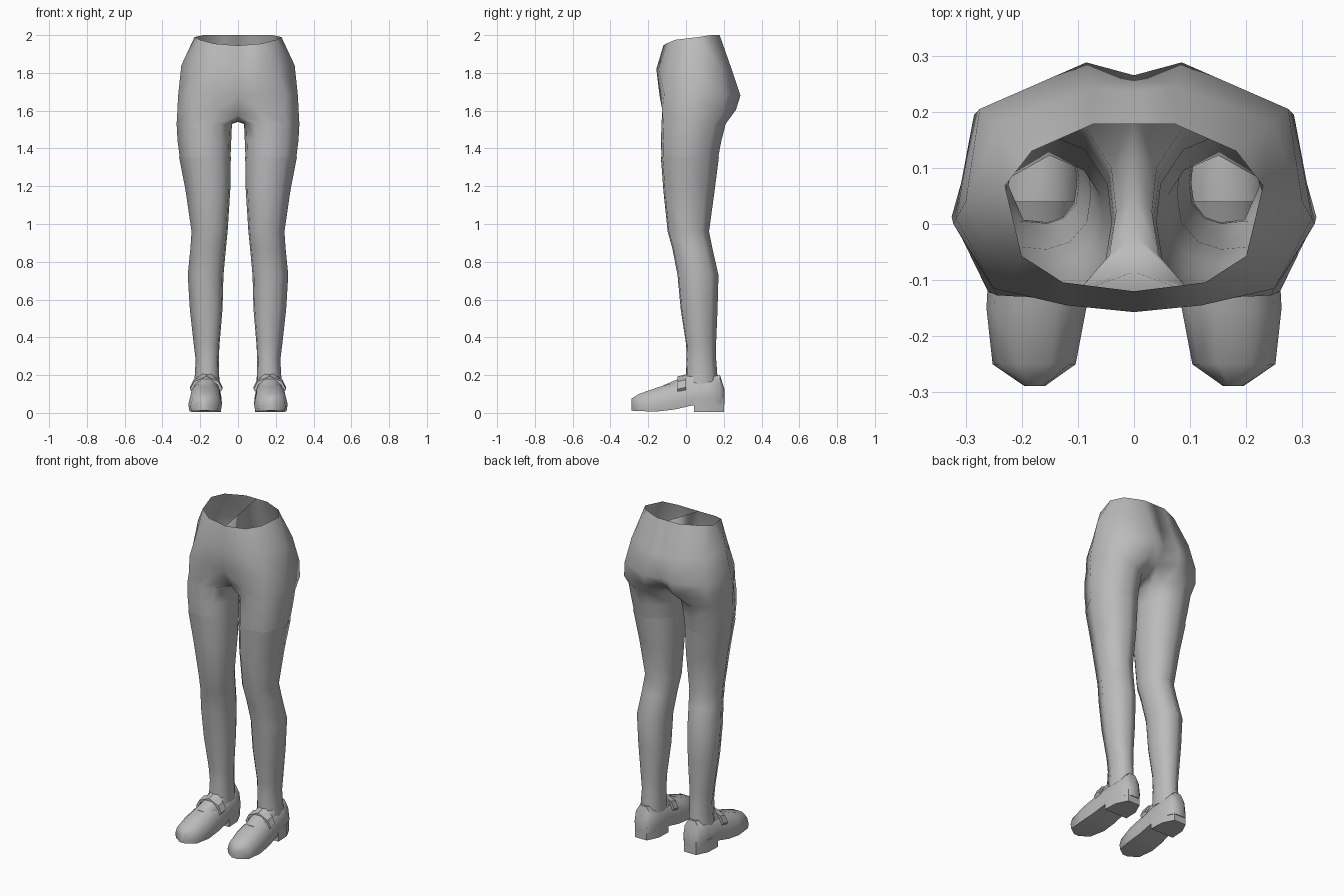
import bpy, bmesh, math

if "Cube" in bpy.data.objects:
    bpy.data.objects.remove(bpy.data.objects["Cube"])

grey = bpy.data.materials.new("plain_grey")
grey.diffuse_color = (0.5, 0.5, 0.5, 1)
grey.use_nodes = True
grey.node_tree.nodes["Principled BSDF"].inputs["Base Color"].default_value = grey.diffuse_color


def make(name, loops, closed=True, cap_start=False, cap_end=False, angle=60):
    """Skin a list of equal-length point loops, then mirror across x."""
    bm = bmesh.new()
    rows = [[bm.verts.new(p) for p in loop] for loop in loops]
    for a, b in zip(rows, rows[1:]):
        n = min(len(a), len(b))
        count = n if closed and len(a) == len(b) else n - 1
        for i in range(count):
            j = (i + 1) % n
            bm.faces.new((a[i], a[j], b[j], b[i]))
    if cap_start:
        bm.faces.new(rows[0])
    if cap_end:
        bm.faces.new(rows[-1])
    bmesh.ops.recalc_face_normals(bm, faces=bm.faces[:])
    me = bpy.data.meshes.new(name)
    bm.to_mesh(me)
    bm.free()
    me.materials.append(grey)
    ob = bpy.data.objects.new(name, me)
    bpy.context.collection.objects.link(ob)
    bpy.ops.object.select_all(action='DESELECT')
    ob.select_set(True)
    bpy.context.view_layer.objects.active = ob
    bpy.ops.object.shade_smooth_by_angle(angle=math.radians(angle))
    mod = ob.modifiers.new("mirror", 'MIRROR')
    mod.use_axis[0] = True
    mod.merge_threshold = 0.001
    return ob


# Leg cross-section in a unit box: u inner to outer, v front to back
SECTION = [(.2, .06), (.42, 0), (.78, .03), (1, .42), (.87, .82),
           (.5, 1), (.18, .88), (.03, .68), (0, .45), (.04, .22)]


def leg_ring(z, x0, x1, y0, y1, grow=0.0):
    x0, x1, y0, y1 = x0 - grow, x1 + grow, y0 - grow, y1 + grow
    return [(x0 + u * (x1 - x0), y0 + v * (y1 - y0), z) for u, v in SECTION]


# Hips: open half arcs from front centre to back centre
waist = [(0, -.12, 1.945), (.127, -.104, 1.955), (.2, -.057, 1.975), (.23, .068, 1.99),
         (.182, .13, 2), (.073, .178, 2), (0, .178, 2)]
belly = [(0, -.157, 1.82), (.12, -.145, 1.82), (.22, -.09, 1.83), (.3, .04, 1.84),
         (.245, .18, 1.83), (.075, .245, 1.81), (0, .235, 1.81)]
seat = [(0, -.14, 1.68), (.11, -.135, 1.69), (.25, -.115, 1.69), (.317, .01, 1.68),
        (.275, .205, 1.68), (.085, .288, 1.68), (0, .265, 1.68)]
# The crotch loop closes each leg along the centre line
crotch = [(0, -.085, 1.575), (.11, -.125, 1.60), (.245, -.127, 1.60), (.322, 0, 1.58),
          (.285, .195, 1.59), (.1, .265, 1.605), (0, .2, 1.60),
          (0, .12, 1.56), (0, .05, 1.54), (0, -.02, 1.545)]
make("hips_and_thighs", [
    waist, belly, seat, crotch,
    leg_ring(1.53, .032, .325, -.13, .21),
    leg_ring(1.44, .036, .32, -.132, .187),
    leg_ring(1.34, .04, .307, -.13, .168)], angle=180)

# Stockings: hollow tubes from mid thigh into the shoe
PROFILE = [(1.355, .04, .310, -.131, .172), (1.18, .043, .276, -.118, .15),
           (.96, .057, .244, -.095, .12), (.87, .066, .25, -.07, .138),
           (.73, .079, .264, -.043, .17), (.55, .084, .253, -.026, .165),
           (.36, .1, .232, .003, .157), (.28, .104, .222, .005, .158),
           (.15, .1, .23, 0, .168)]
make("stockings", [leg_ring(*p, grow=.002) for p in PROFILE], angle=180)

# Shoe cross-section: half-width factor and height factor
SHOE = [(-.93, 0), (-1, .3), (-.85, .72), (-.4, 1), (.4, 1), (.85, .72), (1, .3), (.93, 0)]


def shoe_ring(y, cx, hw, zb, zt):
    return [(cx + u * hw, y, zb + h * (zt - zb)) for u, h in SHOE]


make("shoes", [shoe_ring(*s) for s in [
    (-.289, .177, .018, .012, .075), (-.25, .178, .074, .009, .1),
    (-.15, .174, .089, .008, .135), (-.06, .172, .086, .018, .162),
    (.035, .168, .08, .04, .185), (.12, .166, .076, .045, .19),
    (.18, .166, .058, .045, .2), (.205, .166, .034, .045, .12)]],
    cap_start=True, cap_end=True, angle=50)

# Heel blocks
outline = [(-.078, .042), (.078, .042), (.074, .13), (.04, .2), (-.04, .2), (-.074, .13)]
make("shoe_heels", [[(.168 + x, y, z) for x, y in outline] for z in (.005, .08)],
     cap_start=True, cap_end=True, angle=30)

# Instep showing in the shoe opening
make("insteps", [shoe_ring(*s) for s in [
    (-.12, .17, .05, .08, .146), (-.05, .168, .062, .09, .176),
    (.04, .166, .062, .1, .225)]], cap_start=True, cap_end=True, angle=60)

# Straps: thin bands arching over the instep
ARCH = [(-.086, .13), (-.066, .17), (0, .198), (.066, .17), (.086, .13)]


def strap_loop(y, slope):
    outer = [(.168 + x, y, z + slope) for x, z in ARCH]
    inner = [(.168 + x * .88, y, z + slope - .014) for x, z in reversed(ARCH)]
    return outer + inner


make("shoe_straps", [strap_loop(-.045, -.005), strap_loop(0, .006)],
     cap_start=True, cap_end=True, angle=35)
